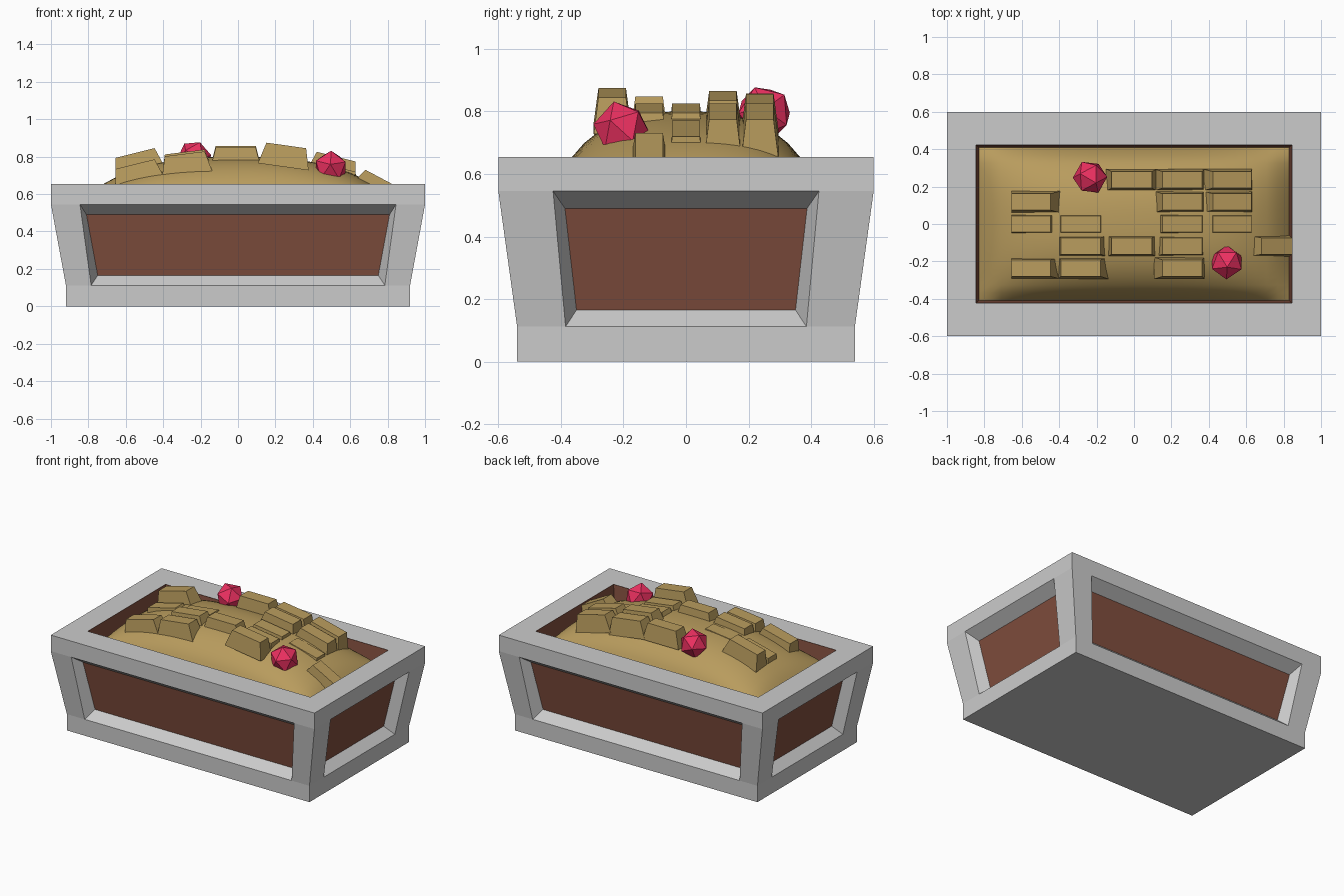
import bpy, bmesh, math
from mathutils import Matrix, Vector

if "Cube" in bpy.data.objects:
    bpy.data.objects.remove(bpy.data.objects["Cube"])


def material(name, color):
    m = bpy.data.materials.new(name)
    m.diffuse_color = (*color, 1)
    m.use_nodes = True
    m.node_tree.nodes["Principled BSDF"].inputs["Base Color"].default_value = m.diffuse_color
    return m


GOLD = material("gold", (0.48, 0.33, 0.11))
WOOD = material("wood", (0.22, 0.077, 0.048))
RUBY = material("ruby", (0.85, 0.03, 0.12))


def finish(bm, name, mat=None):
    bmesh.ops.remove_doubles(bm, verts=bm.verts, dist=1e-4)
    bmesh.ops.recalc_face_normals(bm, faces=bm.faces)
    me = bpy.data.meshes.new(name)
    bm.to_mesh(me)
    bm.free()
    ob = bpy.data.objects.new(name, me)
    bpy.context.collection.objects.link(ob)
    if mat:
        me.materials.append(mat)
    return ob


def face(bm, pts):
    return bm.faces.new([bm.verts.new(p) for p in pts])


def loop(x, y, z):
    return [(-x, -y, z), (x, -y, z), (x, y, z), (-x, y, z)]


def skin(bm, loops):
    for a, b in zip(loops, loops[1:]):
        for i in range(4):
            j = (i + 1) % 4
            face(bm, [a[i], a[j], b[j], b[i]])


# Chest frame: plinth, top band and rim
Z0, Z1, Z2 = 0.112, 0.545, 0.655
bm = bmesh.new()
face(bm, loop(0.92, 0.54, 0))
skin(bm, [loop(0.92, 0.54, 0), loop(0.92, 0.54, Z0)])
skin(bm, [loop(1, 0.6, Z1), loop(1, 0.6, Z2), loop(0.845, 0.422, Z2)])


# Flared middle: corner posts and bevelled recess on each side
def side(place, w, d, opening, inset):
    def depth(z):
        return d[0] + (d[1] - d[0]) * (z - Z0) / (Z1 - Z0)
    za, zb = Z0 + 0.053, Z1 - 0.055
    outer = [(-opening[0], d[0], Z0), (opening[0], d[0], Z0),
             (opening[1], d[1], Z1), (-opening[1], d[1], Z1)]
    inner = [(-inset[0], depth(za) - 0.07, za), (inset[0], depth(za) - 0.07, za),
             (inset[1], depth(zb) - 0.07, zb), (-inset[1], depth(zb) - 0.07, zb)]
    for s in (-1, 1):
        face(bm, [place(*p) for p in ((s * opening[0], d[0], Z0), (s * w[0], d[0], Z0),
                                      (s * w[1], d[1], Z1), (s * opening[1], d[1], Z1))])
    skin(bm, [[place(*p) for p in outer], [place(*p) for p in inner]])


for s in (-1, 1):
    side(lambda u, d, z: (-s * u, s * d, z), (0.92, 1), (0.54, 0.6), (0.785, 0.845), (0.75, 0.81))
    side(lambda u, d, z: (s * d, s * u, z), (0.54, 0.6), (0.92, 1), (0.385, 0.425), (0.35, 0.387))
finish(bm, "chest_frame")

# Wooden box inside, seen through the recesses and above the gold
bm = bmesh.new()
rings = [loop(0.848, 0.468, 0.1), loop(0.94, 0.538, 0.6), loop(0.845, 0.422, 0.654), loop(0.77, 0.36, 0.15)]
skin(bm, rings)
face(bm, rings[0])
face(bm, rings[-1])
finish(bm, "wooden_liner", WOOD)

# Rounded heap of treasure
bm = bmesh.new()
bmesh.ops.create_grid(bm, x_segments=28, y_segments=20, size=1)
for v in bm.verts:
    x, y = v.co.x, v.co.y
    fx = max(0, 1 - abs(x) ** 2.5) ** 0.7
    fy = max(0, 1 - abs(y) ** 2.5) ** 0.6
    v.co = (x * 0.828, y * 0.408, 0.545 + 0.255 * fx * fy)
heap = finish(bm, "gold_heap", GOLD)
for p in heap.data.polygons:
    p.use_smooth = True


# Ingots: tapered bars in a grid of columns, tilted to follow the heap
def ingot(x, y, top, tilt):
    bm = bmesh.new()
    h = 0.115
    rings = [loop(0.137, 0.059, -h), loop(0.107, 0.044, 0)]
    skin(bm, rings)
    face(bm, rings[0])
    face(bm, rings[1])
    m = Matrix.Translation((x, y, top)) @ Matrix.Rotation(math.radians(tilt), 4, 'Y')
    bmesh.ops.transform(bm, matrix=m, verts=bm.verts)
    finish(bm, "ingot", GOLD)


COLS = [(-0.55, -14), (-0.285, -7), (-0.012, 0), (0.258, 8), (0.525, 14), (0.775, 28)]
BARS = [(0, 1, .82), (0, -2, .76), (0, 0, .75), (1, 0, .79), (1, -1, .825), (1, -2, .815),
        (2, 2, .858), (2, -1, .848), (3, 2, .84), (3, 1, .85), (3, -1, .81), (3, -2, .86),
        (3, 0, .81), (4, 2, .80), (4, 1, .80), (4, 0, .745), (5, -1, .68)]
for c, r, top in BARS:
    ingot(COLS[c][0], r * 0.118, top, COLS[c][1])

# Faceted gems
for loc, rot in (((-0.235, 0.25, 0.795), (0.4, 0.3, 0.2)), ((0.495, -0.205, 0.742), (0.2, -0.2, 0.9))):
    bm = bmesh.new()
    bmesh.ops.create_icosphere(bm, subdivisions=1, radius=0.093)
    ob = finish(bm, "gem", RUBY)
    ob.location = loc
    ob.rotation_euler = rot
